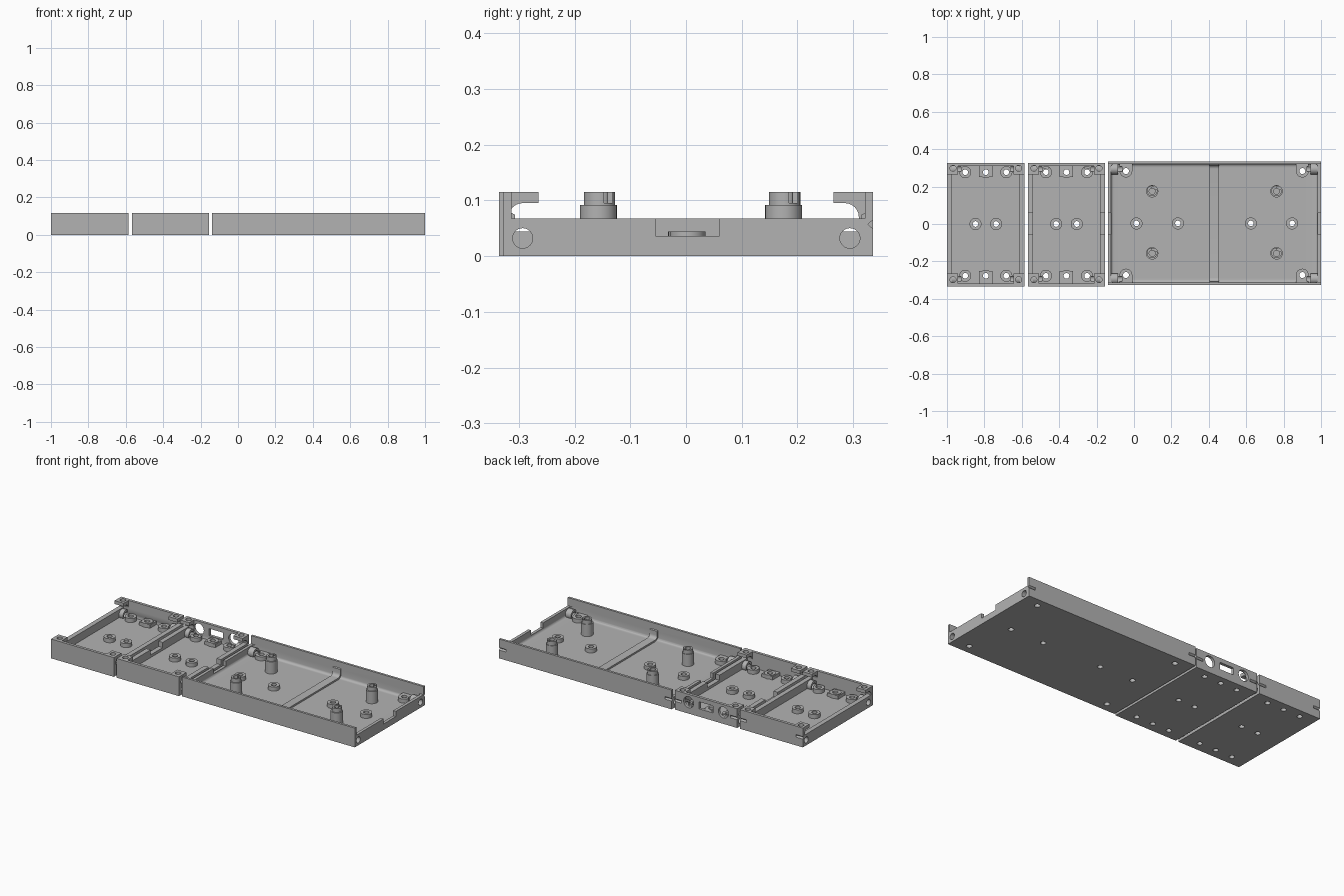
import bpy, bmesh, math
from mathutils import Matrix, Vector

cube = bpy.data.objects.get("Cube")
if cube:
    bpy.data.objects.remove(cube, do_unlink=True)

TOP, END, FLOOR = 0.115, 0.067, 0.02

grey = bpy.data.materials.new("plain_grey")
grey.use_nodes = True
grey.diffuse_color = (0.45, 0.45, 0.45, 1)
grey.node_tree.nodes["Principled BSDF"].inputs["Base Color"].default_value = grey.diffuse_color


def finish(name, bm):
    bmesh.ops.recalc_face_normals(bm, faces=bm.faces)
    me = bpy.data.meshes.new(name)
    bm.to_mesh(me)
    bm.free()
    me.materials.append(grey)
    ob = bpy.data.objects.new(name, me)
    bpy.context.collection.objects.link(ob)
    return ob


def box(name, x, y, z, fillet=0):
    bm = bmesh.new()
    bmesh.ops.create_cube(bm, size=1)
    size = [b - a for a, b in (x, y, z)]
    mid = [(a + b) / 2 for a, b in (x, y, z)]
    bm.transform(Matrix.Translation(mid) @ Matrix.Diagonal((*size, 1)))
    if fillet:
        edges = [e for e in bm.edges if any(v.co.z < mid[2] for v in e.verts)]
        bmesh.ops.bevel(bm, geom=edges, offset=fillet, segments=4, profile=0.5, affect='EDGES')
    return finish(name, bm)


def cyl(name, c, r, length, axis='Z'):
    """Cylinder centred on c along an axis."""
    turn = {'X': Matrix.Rotation(math.pi / 2, 4, 'Y'),
            'Y': Matrix.Rotation(math.pi / 2, 4, 'X'), 'Z': Matrix()}[axis]
    bm = bmesh.new()
    bmesh.ops.create_cone(bm, cap_ends=True, segments=32, radius1=r, radius2=r,
                          depth=length, matrix=Matrix.Translation(c) @ turn)
    return finish(name, bm)


def post(name, x, y, r, z1, z0=FLOOR - 0.005):
    return cyl(name, (x, y, (z0 + z1) / 2), r, z1 - z0)


def extrude(name, pts, x0, x1):
    """Extrude a y-z profile along x."""
    bm = bmesh.new()
    face = bm.faces.new([bm.verts.new((x0, y, z)) for y, z in pts])
    new = bmesh.ops.extrude_face_region(bm, geom=[face])["geom"]
    bmesh.ops.translate(bm, vec=Vector((x1 - x0, 0, 0)),
                        verts=[v for v in new if isinstance(v, bmesh.types.BMVert)])
    return finish(name, bm)


def cut(parts, cutters):
    """Subtract all cutters from every part, then discard the cutters."""
    helper = bpy.data.collections.new("cutters")
    for c in cutters:
        helper.objects.link(c)
        c.hide_render = True
    for p in parts:
        mod = p.modifiers.new("cut", 'BOOLEAN')
        mod.operation, mod.solver = 'DIFFERENCE', 'EXACT'
        mod.operand_type, mod.collection = 'COLLECTION', helper
    graph = bpy.context.evaluated_depsgraph_get()
    made = [bpy.data.meshes.new_from_object(p.evaluated_get(graph)) for p in parts]
    for p, me in zip(parts, made):
        p.modifiers.clear()
        p.data = me
    for c in cutters:
        bpy.data.objects.remove(c, do_unlink=True)
    bpy.data.collections.remove(helper)


def tray(name, x0, x1, y0, y1, wall, end, fillet=0, notch=True):
    """Open tray with low ends; returns its parts and shared cutters."""
    body = box(name, (x0, x1), (y0, y1), (0, TOP))
    a, b = y0 + wall, y1 - wall
    cut([body], [box("pocket", (x0 + end, x1 - end), (a, b), (FLOOR, 0.2), fillet)])
    cut([body], [box("low_ends", (x0 - 1, x1 + 1), (a, b), (END, 0.2))])
    if notch:
        cut([body], [box("end_notch", (x0 - 1, x1 + 1), (-0.055, 0.06), (0.036, 0.2))])
    parts, cutters = [body], []
    for x, s in ((x0, 1), (x1, -1)):
        # joint grooves in the back wall
        groove = [(y1 - 0.009, 0.057), (y1 + 0.004, 0.046), (y1 + 0.004, 0.068)]
        lo, hi = sorted((x - s * 0.005, x + s * 0.045))
        cutters.append(extrude("groove", groove, lo, hi))
        # sideways sleeves behind the end walls
        for y in (-0.293, 0.294):
            parts.append(cyl(name + "_sleeve", (x + s * 0.028, y, 0.034), 0.029, 0.054, 'X'))
            cutters.append(cyl("sleeve_hole", (x, y, 0.032), 0.018, 0.15, 'X'))
    return parts, cutters


def boss(name, x, y, parts, cutters, r=0.032, top=0.044, hole=0.015):
    parts.append(post(name + "_boss", x, y, r, top))
    cutters.append(post("boss_hole", x, y, hole, 0.09, -0.05))


# Two small trays
for name, x0, x1 in (("end_tray", -1.0, -0.585), ("middle_tray", -0.567, -0.155)):
    y0, y1, wall = -0.335, 0.327, 0.017
    mid = (x0 + x1) / 2
    parts, cutters = tray(name, x0, x1, y0, y1, wall, 0.028, notch=name == "middle_tray")
    for dx in (-0.055, 0.055):
        boss(name, mid + dx, 0, parts, cutters)
    for s, wall_y in ((-1, y0), (1, y1)):
        for dx in (-0.11, 0, 0.11):
            boss(name, mid + dx, s * 0.277, parts, cutters)
        # square pad joining the middle boss to the wall
        lo, hi = sorted((s * 0.25, wall_y - s * 0.005))
        parts.append(box(name + "_pad", (mid - 0.036, mid + 0.036), (lo, hi), (0.015, 0.04)))
        # corner screw tabs with a curved underside
        inner = wall_y - s * wall
        arc = [(inner - s * 0.025 * (1 - math.cos(t)), 0.07 + 0.025 * math.sin(t))
               for t in (i * math.pi / 12 for i in range(7))]
        outline = [(wall_y - s * 0.002, 0.07)] + arc + [
            (s * 0.265, 0.095), (s * 0.265, TOP), (wall_y - s * 0.002, TOP)]
        for x, d in ((x0, 1), (x1, -1)):
            lo, hi = sorted((x, x + d * 0.06))
            parts.append(extrude(name + "_screw_tab", outline, lo, hi))
            cutters.append(post("tab_hole", x + d * 0.032, s * 0.298, 0.016, 0.2, 0.075))
    if name == "middle_tray":
        # connector openings in the back wall
        for dx in (-0.115, 0.115):
            cutters.append(cyl("round_port", (mid + dx, y1, 0.068), 0.033, 0.06, 'Y'))
        cutters.append(box("slot_port", (mid - 0.046, mid + 0.046), (y1 - 0.03, y1 + 0.03),
                           (0.047, 0.089)))
    cut(parts, cutters)

# Large tray
y0, y1 = -0.327, 0.335
parts, cutters = tray("large_tray", -0.14, 1.0, y0, y1, 0.014, 0.018, fillet=0.014)
for x in (0.013, 0.235, 0.625, 0.845):
    boss("large_tray", x, 0.003, parts, cutters)
for x in (-0.043, 0.9):
    for y, wall_y in ((-0.273, y0), (0.283, y1)):
        boss("large_tray", x, y, parts, cutters, r=0.034, hole=0.016)
        lo, hi = sorted((y, wall_y * 0.98))
        parts.append(box("corner_pad", (x - 0.034, x + 0.034), (lo, hi), (0.015, 0.044)))

# Tall stepped standoffs with a blind hole and side slot
for x in (0.097, 0.762):
    for y in (-0.157, 0.175):
        parts.append(post("standoff_base", x, y, 0.033, 0.092))
        parts.append(post("standoff_top", x, y + 0.002, 0.028, TOP, 0.085))
        cutters.append(post("standoff_hole", x, y, 0.016, 0.2, 0.05))
        cutters.append(box("standoff_slot", (x, x + 0.05), (y + 0.01, y + 0.025), (0.095, 0.2)))

# Strap crossing the floor and curling up both walls
a, b, r, t = y0 + 0.01, y1 - 0.01, 0.03, 0.01
def curl(radius, flip):
    c = (b - r, FLOOR + r) if flip else (a + r, FLOOR + r)
    pts = [(c[0] - (-1 if flip else 1) * radius * math.cos(q), c[1] - radius * math.sin(q))
           for q in (i * math.pi / 12 for i in range(7))]
    return pts[::-1] if flip else pts
outer = [(a, 0.08)] + curl(r, False) + curl(r, True) + [(b, 0.08)]
inner = [(a + t, 0.074)] + curl(r - t, False) + curl(r - t, True) + [(b - t, 0.074)]
parts.append(extrude("floor_strap", outer + inner[::-1], 0.405, 0.455))
cut(parts, cutters)

# Shade curved faces smooth while keeping edges crisp
bpy.ops.object.select_all(action='DESELECT')
for ob in bpy.context.scene.objects:
    if ob.type == 'MESH':
        ob.select_set(True)
        bpy.context.view_layer.objects.active = ob
bpy.ops.object.shade_smooth_by_angle(angle=math.radians(35))
